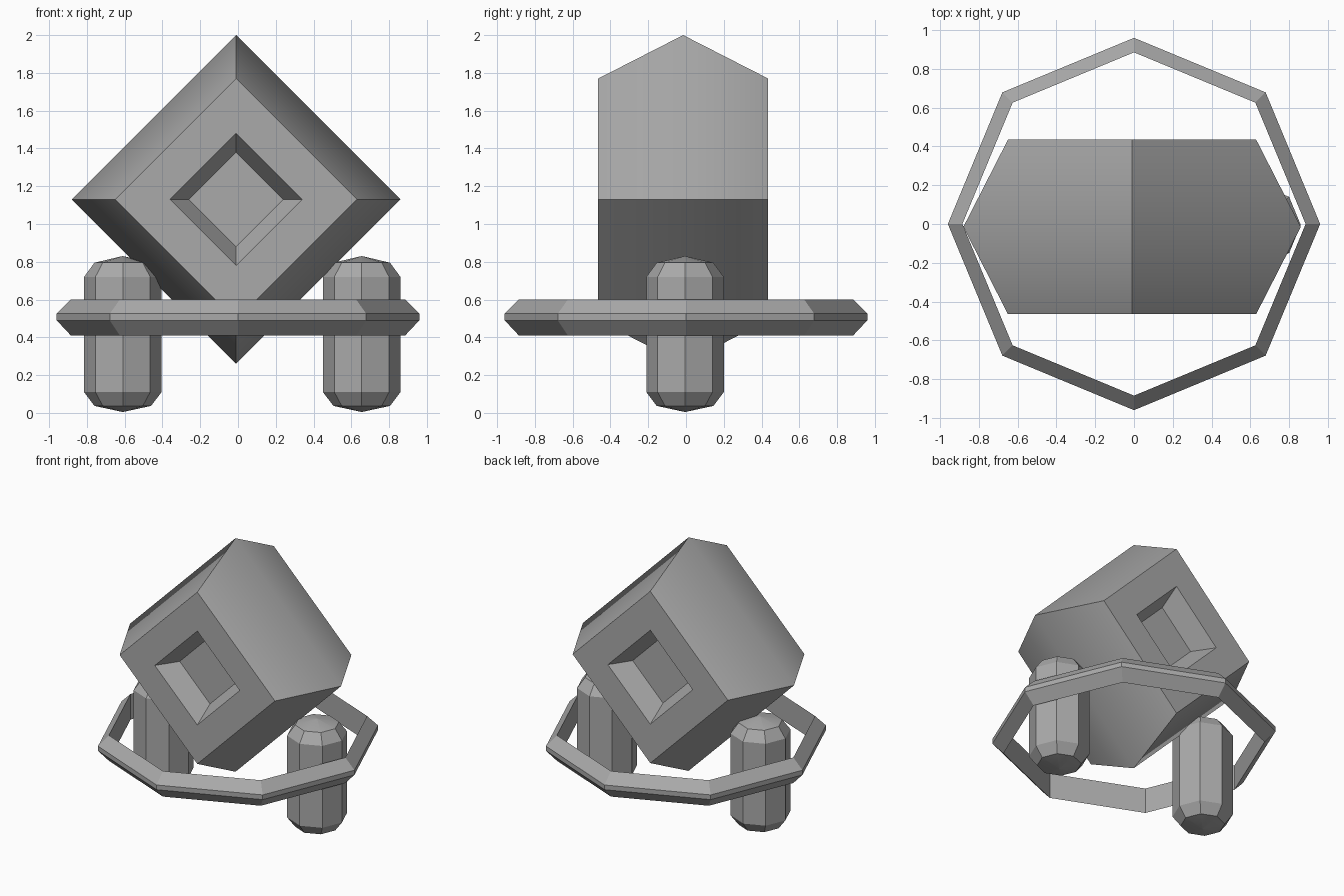
import bpy
import math

if "Cube" in bpy.data.objects:
    bpy.data.objects.remove(bpy.data.objects["Cube"])

grey = bpy.data.materials.new("plain_grey")
grey.use_nodes = True
colour = (0.4, 0.4, 0.4, 1)
grey.diffuse_color = colour
grey.node_tree.nodes["Principled BSDF"].inputs["Base Color"].default_value = colour


def loft(name, rings, location, cap=True, closed=False, smooth=None):
    """Skin a list of equally sized vertex rings, optionally capped or looped."""
    n = len(rings[0])
    verts = [v for ring in rings for v in ring]
    faces = []
    count = len(rings)
    for r in range(count if closed else count - 1):
        a, b = r * n, (r + 1) % count * n
        for i in range(n):
            j = (i + 1) % n
            faces.append((a + i, a + j, b + j, b + i))
    if cap and not closed:
        faces.append(tuple(reversed(range(n))))
        faces.append(tuple(range((count - 1) * n, count * n)))
    mesh = bpy.data.meshes.new(name)
    mesh.from_pydata(verts, [], faces)
    mesh.materials.append(grey)
    obj = bpy.data.objects.new(name, mesh)
    obj.location = location
    bpy.context.collection.objects.link(obj)
    if smooth:
        bpy.ops.object.select_all(action='DESELECT')
        obj.select_set(True)
        bpy.context.view_layer.objects.active = obj
        bpy.ops.object.shade_smooth_by_angle(angle=math.radians(smooth))
    return obj


def polygon(sides, radius, z):
    return [(radius * math.cos(math.tau * i / sides),
             radius * math.sin(math.tau * i / sides), z) for i in range(sides)]


# Diamond body: bulging middle, with a tapered recess in the front and back
half = [(0.25, 0.30), (0.35, 0.45), (0.64, 0.45)]
profile = half + [(0.87, 0)] + [(r, -d) for r, d in reversed(half)]
body = loft("diamond_body", [polygon(4, r, -d) for r, d in reversed(profile)],
            (-0.01, -0.015, 1.13), smooth=45)
body.rotation_euler.x = math.radians(90)

# Eight-sided capsule feet
capsule = [(0.002, 0.005), (0.15, 0.037), (0.205, 0.11),
           (0.205, 0.72), (0.15, 0.795), (0.002, 0.83)]
for name, x in (("left_foot", 0.655), ("right_foot", -0.61)):
    loft(name, [polygon(8, r, z) for r, z in capsule], (x, -0.005, 0), smooth=25)

# Eight-sided hoop with a bevelled outer edge
section = [(0.885, 0.41), (0.96, 0.49), (0.96, 0.525), (0.885, 0.60)]
loft("hoop", [polygon(8, r, z) for r, z in section], (0, 0, 0), closed=True)
